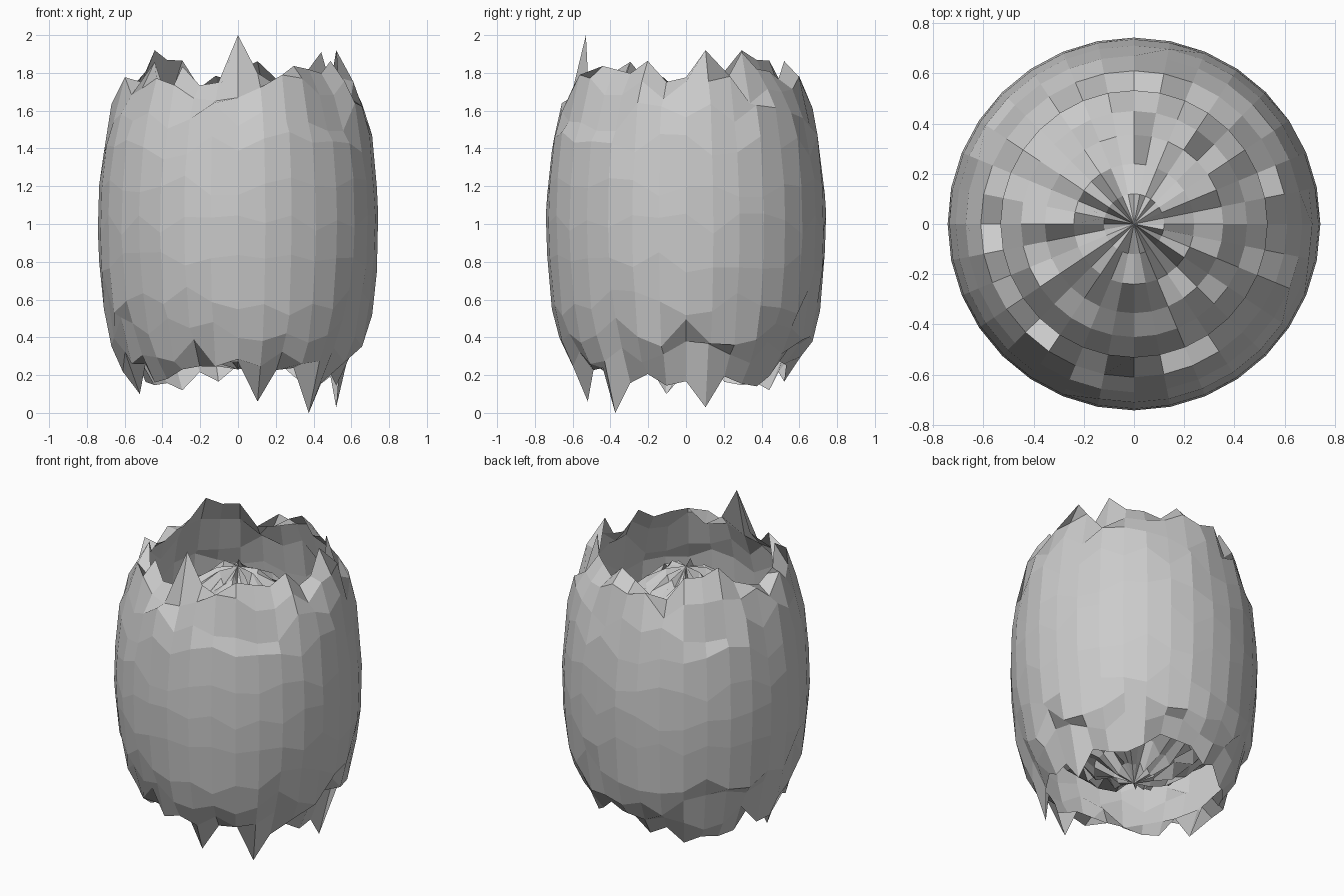
import bpy, bmesh, math, random

if "Cube" in bpy.data.objects:
    bpy.data.objects.remove(bpy.data.objects["Cube"])

random.seed(4)
SEG = 32


def ring_surface(name, rings, tips=None, pole=None, flip=False):
    """Stack rings of (radius, height, noise); tips override single vertices."""
    bm = bmesh.new()
    rows = []
    for i, (r, z, noise) in enumerate(rings):
        row = []
        for k in range(SEG):
            a = 2 * math.pi * k / SEG
            h = z + random.uniform(-noise, noise)
            h = (tips or {}).get((i, k), h)
            row.append(bm.verts.new((r * math.cos(a), r * math.sin(a), h)))
        rows.append(row)
    for low, high in zip(rows, rows[1:]):
        for k in range(SEG):
            n = (k + 1) % SEG
            bm.faces.new((low[k], low[n], high[n], high[k]))
    if pole is not None:
        tip = bm.verts.new((0, 0, pole))
        for k in range(SEG):
            bm.faces.new((rows[-1][k], rows[-1][(k + 1) % SEG], tip))
    if flip:
        bmesh.ops.reverse_faces(bm, faces=bm.faces[:])
    mesh = bpy.data.meshes.new(name)
    bm.to_mesh(mesh)
    bm.free()
    obj = bpy.data.objects.new(name, mesh)
    bpy.context.collection.objects.link(obj)
    return obj


# Outer barrel, open and jagged at both ends
half = [(.735, .20, .06), (.71, .41, .08), (.67, .57, .08),
        (.61, .70, .09), (.53, .79, .08)]
barrel = [(r, 1 - h, n) for r, h, n in reversed(half)]
barrel += [(.742, 1.0, .06)]
barrel += [(r, 1 + h, n) for r, h, n in half]
last = len(barrel) - 1
tips = {(last, 24): 2.0, (last, 1): 1.92, (last, 3): 1.91, (last, 13): 1.92,
        (last, 20): 1.66, (last, 23): 1.75, (last, 25): 1.8,
        (0, 28): 0.0, (0, 1): 0.03, (0, 25): 0.06, (0, 17): 0.1, (0, 11): 0.12}
ring_surface("jagged_barrel", barrel, tips)

# Steep rough domes set inside the two open ends
dome = [(.53, .28, .05), (.45, .38, .06), (.355, .47, .06),
        (.24, .57, .06), (.12, .65, .05)]
ring_surface("top_dome", [(r, 1 + h, n) for r, h, n in dome], pole=1.70)
base = [(.61, .36, .04), (.53, .45, .06), (.45, .52, .06), (.355, .58, .06),
        (.24, .65, .06), (.12, .71, .05)]
ring_surface("bottom_dome", [(r, 1 - h, n) for r, h, n in base],
             pole=.23, flip=True)
